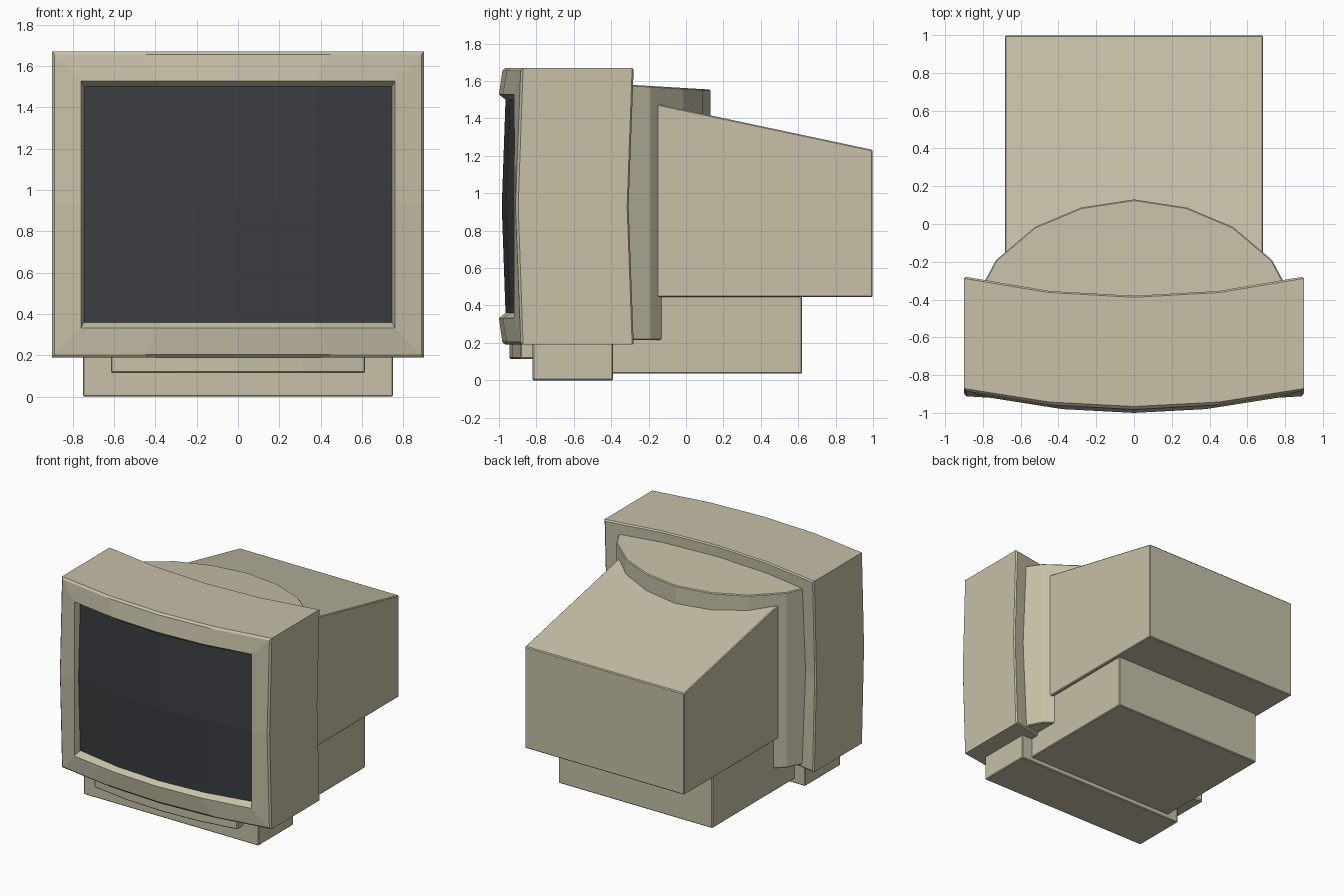
import bpy
import bmesh

if "Cube" in bpy.data.objects:
    bpy.data.objects.remove(bpy.data.objects["Cube"])


def material(name, rgb):
    m = bpy.data.materials.new(name)
    m.diffuse_color = (*rgb, 1)
    m.use_nodes = True
    m.node_tree.nodes["Principled BSDF"].inputs["Base Color"].default_value = m.diffuse_color
    return m


BEIGE = material("beige_plastic", (0.57, 0.53, 0.39))
DARK = material("dark_glass", (0.045, 0.047, 0.054))


def finish(name, bm, mat, bevel=0.0):
    bmesh.ops.recalc_face_normals(bm, faces=bm.faces)
    me = bpy.data.meshes.new(name)
    bm.to_mesh(me)
    bm.free()
    ob = bpy.data.objects.new(name, me)
    bpy.context.collection.objects.link(ob)
    me.materials.append(mat)
    if bevel:
        b = ob.modifiers.new("edge_bevel", 'BEVEL')
        b.width, b.segments = bevel, 1
        b.limit_method, b.angle_limit = 'ANGLE', 0.7
    return ob


def prism(name, pts, axis, lo, hi, bevel=0.006, edit=None):
    """Extrude a 2D profile along x (pts are y,z) or z (pts are x,y)."""
    bm = bmesh.new()
    place = (lambda p, h: (h, *p)) if axis == 'x' else (lambda p, h: (*p, h))
    a, b = ([bm.verts.new(place(p, h)) for p in pts] for h in (lo, hi))
    bm.faces.new(a)
    bm.faces.new(b)
    for i in range(len(pts)):
        j = (i + 1) % len(pts)
        bm.faces.new((a[i], a[j], b[j], b[i]))
    if edit:
        for v in b:
            edit(v)
    return finish(name, bm, BEIGE, bevel)


def mirrored(half):
    """Complete an outline of x >= 0 points ending on x = 0."""
    return half + [(-x, y) for x, y in reversed(half[:-1])]


MID_Z = 0.93


def curved_grid(bm, w, h, y0, cx, cz):
    """5 x 3 grid of verts on a surface bulging across x and z."""
    return [[bm.verts.new((w * s, y0 + cx * s * s + cz * t * t, MID_Z + h * t))
             for s in (-1, -0.5, 0, 0.5, 1)] for t in (-1, 0, 1)]


def fill(bm, g):
    for r in range(2):
        for c in range(4):
            bm.faces.new((g[r][c], g[r][c+1], g[r+1][c+1], g[r+1][c]))


def rim(g):
    return g[0] + [g[1][4]] + g[2][::-1] + [g[1][0]]


# Curved front housing: rear face, walls, bevelled bezel and recess
SCREEN = (0.745, 0.57, -0.985, 0.095, 0.02)
bm = bmesh.new()
grids = [curved_grid(bm, *p) for p in (
    (0.89, 0.73, -0.427, 0.1, 0.027),
    (0.90, 0.74, -0.415, 0.1, 0.027),
    (0.90, 0.74, -0.992, 0.095, 0.026),
    (0.888, 0.725, -1.01, 0.098, 0.028),
    (0.76, 0.598, -1.0, 0.08, 0.0),
    SCREEN)]
for v in grids[0]:
    for p in v:
        p.co.y += 0.02
fill(bm, grids[0])
for g0, g1 in zip(grids, grids[1:]):
    a, b = rim(g0), rim(g1)
    for i in range(12):
        j = (i + 1) % 12
        bm.faces.new((a[i], a[j], b[j], b[i]))
spare = [v for g in grids for v in g[1][1:4] if not v.link_faces]
bmesh.ops.delete(bm, geom=spare, context='VERTS')
finish("front_housing", bm, BEIGE)

# Bulging glass screen
bm = bmesh.new()
fill(bm, curved_grid(bm, *SCREEN))
screen = finish("screen", bm, DARK)
if screen.data.polygons[0].normal.y > 0:
    screen.data.flip_normals()

# Rounded drum behind the housing, its top falling slightly to the rear
drum = mirrored([(0.80, -0.50), (0.80, -0.32), (0.73, -0.19),
                 (0.525, -0.016), (0.28, 0.087), (0, 0.13)])


def slope(v):
    v.co.z -= 0.06 * (v.co.y + 0.3)


prism("rear_drum", drum, 'z', 0.215, 1.58, edit=slope)

# Tube case with sloping top
prism("tube_case", [(-0.16, 0.445), (0.998, 0.445), (0.998, 1.232), (-0.16, 1.478)],
      'x', -0.683, 0.683)

# Base block, foot and the curved lip under the bezel
prism("base_block", [(-0.40, 0.035), (0.62, 0.035), (0.62, 0.46), (-0.40, 0.46)],
      'x', -0.66, 0.66)
prism("front_foot", [(-0.82, 0), (-0.39, 0), (-0.39, 0.21), (-0.82, 0.21)],
      'x', -0.75, 0.75)
prism("front_lip", mirrored([(0.615, -0.60), (0.615, -0.885), (0.31, -0.93), (0, -0.945)]),
      'z', 0.115, 0.22)
